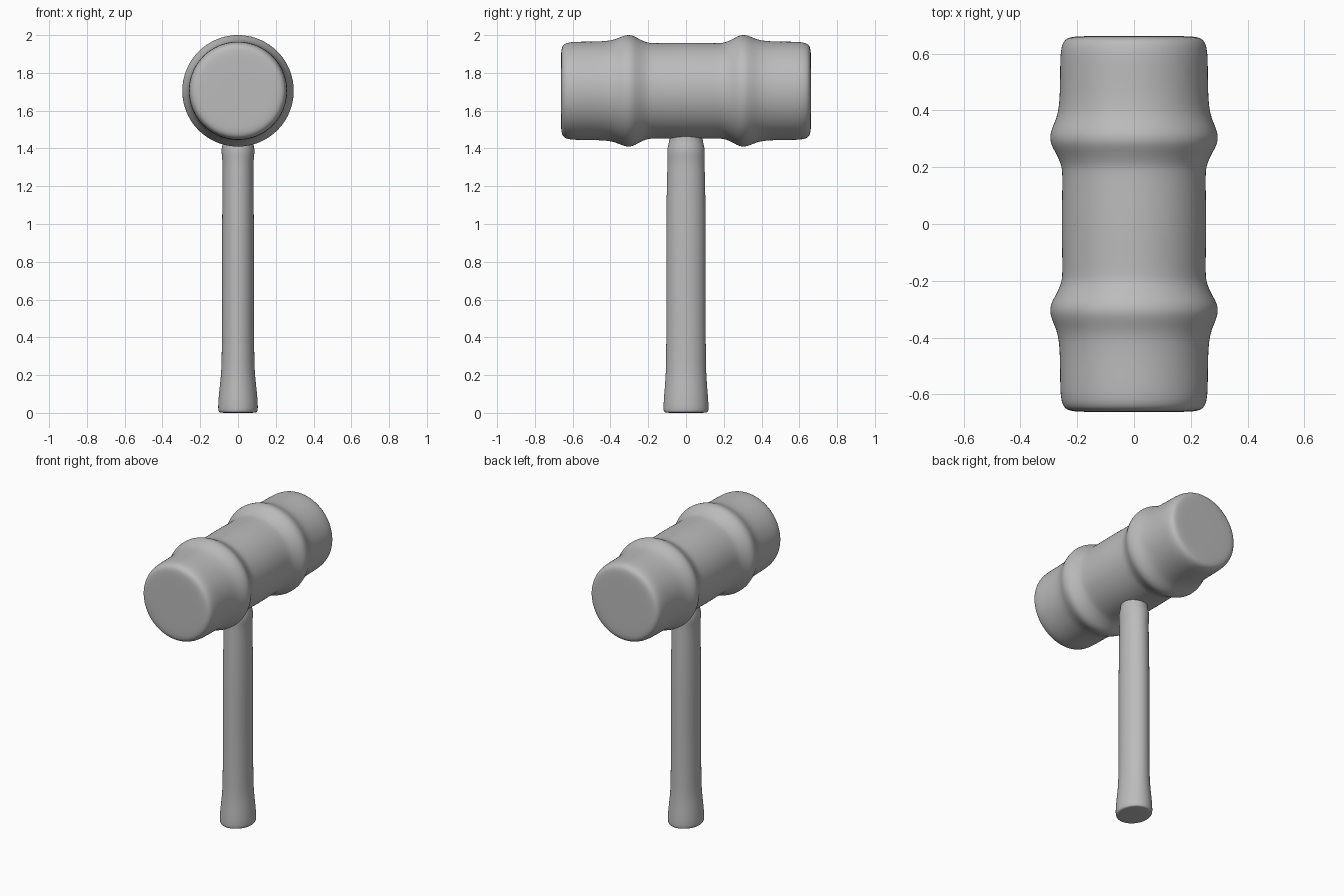
import bpy, bmesh
from math import sin, cos, pi
from mathutils import Matrix

cube = bpy.data.objects.get("Cube")
if cube:
    bpy.data.objects.remove(cube, do_unlink=True)

grey = bpy.data.materials.new("plain_grey")
grey.use_nodes = True
grey.diffuse_color = (0.5, 0.5, 0.5, 1)
grey.node_tree.nodes["Principled BSDF"].inputs["Base Color"].default_value = (0.5, 0.5, 0.5, 1)


def lathe(name, profile, matrix, sides=40):
    """Closed turned solid about z from (height, x radius, y radius) stations."""
    bm = bmesh.new()
    rings = [[bm.verts.new((rx * cos(2 * pi * i / sides), ry * sin(2 * pi * i / sides), h))
              for i in range(sides)] for h, rx, ry in profile]
    for low, high in zip(rings, rings[1:]):
        for i in range(sides):
            j = (i + 1) % sides
            bm.faces.new((low[i], low[j], high[j], high[i]))
    bm.faces.new(rings[0][::-1])
    bm.faces.new(rings[-1])
    bm.transform(matrix)
    mesh = bpy.data.meshes.new(name)
    bm.to_mesh(mesh)
    bm.free()
    mesh.materials.append(grey)
    mesh.shade_smooth()
    obj = bpy.data.objects.new(name, mesh)
    bpy.context.collection.objects.link(obj)
    sub = obj.modifiers.new("smooth", "SUBSURF")
    sub.levels = sub.render_levels = 2
    return obj


# Mallet head: half profile from the middle to the striking face, mirrored
half = [(0.0, 0.256), (0.1, 0.254), (0.18, 0.253), (0.21, 0.257), (0.25, 0.276),
        (0.28, 0.294), (0.31, 0.298), (0.34, 0.289), (0.38, 0.271), (0.43, 0.263),
        (0.52, 0.261), (0.60, 0.261), (0.64, 0.253), (0.657, 0.235), (0.662, 0.20),
        (0.662, 0.1), (0.662, 0.01)]
full = [(-h, r) for h, r in half[:0:-1]] + half
lathe("mallet_head", [(h, r, r) for h, r in full],
      Matrix.Translation((0, 0, 1.705)) @ Matrix.Rotation(pi / 2, 4, 'X'))

# Handle: oval section, flared foot and a small collar below the head
handle = [(0.0, 0.01, 0.01), (0.0, 0.09, 0.105), (0.004, 0.102, 0.117), (0.02, 0.106, 0.12),
          (0.07, 0.104, 0.118), (0.14, 0.097, 0.112), (0.21, 0.089, 0.107),
          (0.3, 0.086, 0.105), (0.6, 0.084, 0.104), (0.9, 0.085, 0.105),
          (1.15, 0.083, 0.103), (1.3, 0.081, 0.099), (1.34, 0.083, 0.098),
          (1.38, 0.088, 0.1), (1.41, 0.086, 0.097), (1.44, 0.078, 0.088),
          (1.48, 0.077, 0.087), (1.55, 0.077, 0.087)]
lathe("handle", handle, Matrix())
